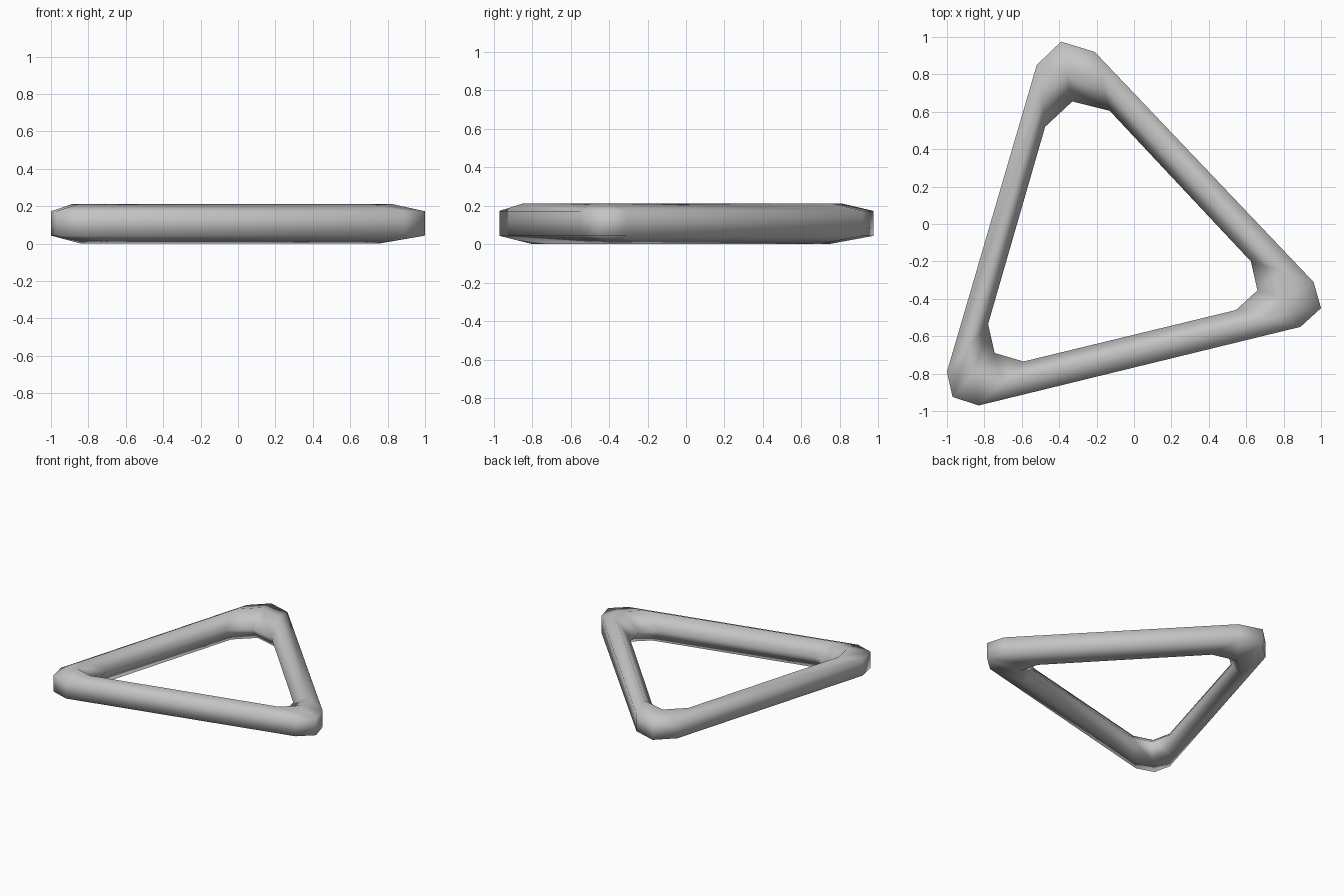
import bpy, bmesh
from mathutils import Vector

cube = bpy.data.objects.get("Cube")
if cube:
    bpy.data.objects.remove(cube, do_unlink=True)

grey = bpy.data.materials.new("soft_grey")
grey.use_nodes = True
colour = (0.55, 0.55, 0.55, 1)
grey.diffuse_color = colour
grey.node_tree.nodes["Principled BSDF"].inputs["Base Color"].default_value = colour

# Outer and inner outline, three stations at each rounded corner
outer = [(-.52, .85), (-.39, .975), (-.21, .92),
         (.96, -.31), (1.0, -.45), (.89, -.55),
         (-.83, -.97), (-.97, -.925), (-1.0, -.79)]
inner = [(-.475, .52), (-.33, .655), (-.13, .605),
         (.625, -.2), (.66, -.355), (.545, -.46),
         (-.59, -.735), (-.745, -.69), (-.78, -.535)]

# Five-sided bar section: (fraction from outer to inner edge, height)
section = [(0, .043), (0, .173), (.52, .212), (1, .108), (.73, 0)]

# Sweep the section round the triangle
bm = bmesh.new()
rings = []
for o, i in zip(outer, inner):
    rings.append([bm.verts.new((*Vector(o).lerp(Vector(i), f), z)) for f, z in section])
for k, ring in enumerate(rings):
    nxt = rings[(k + 1) % len(rings)]
    for j in range(len(section)):
        n = (j + 1) % len(section)
        bm.faces.new((ring[j], ring[n], nxt[n], nxt[j])).smooth = True
bmesh.ops.recalc_face_normals(bm, faces=bm.faces)

mesh = bpy.data.meshes.new("triangle_frame")
bm.to_mesh(mesh)
bm.free()
mesh.materials.append(grey)
frame = bpy.data.objects.new("triangle_frame", mesh)
bpy.context.collection.objects.link(frame)
